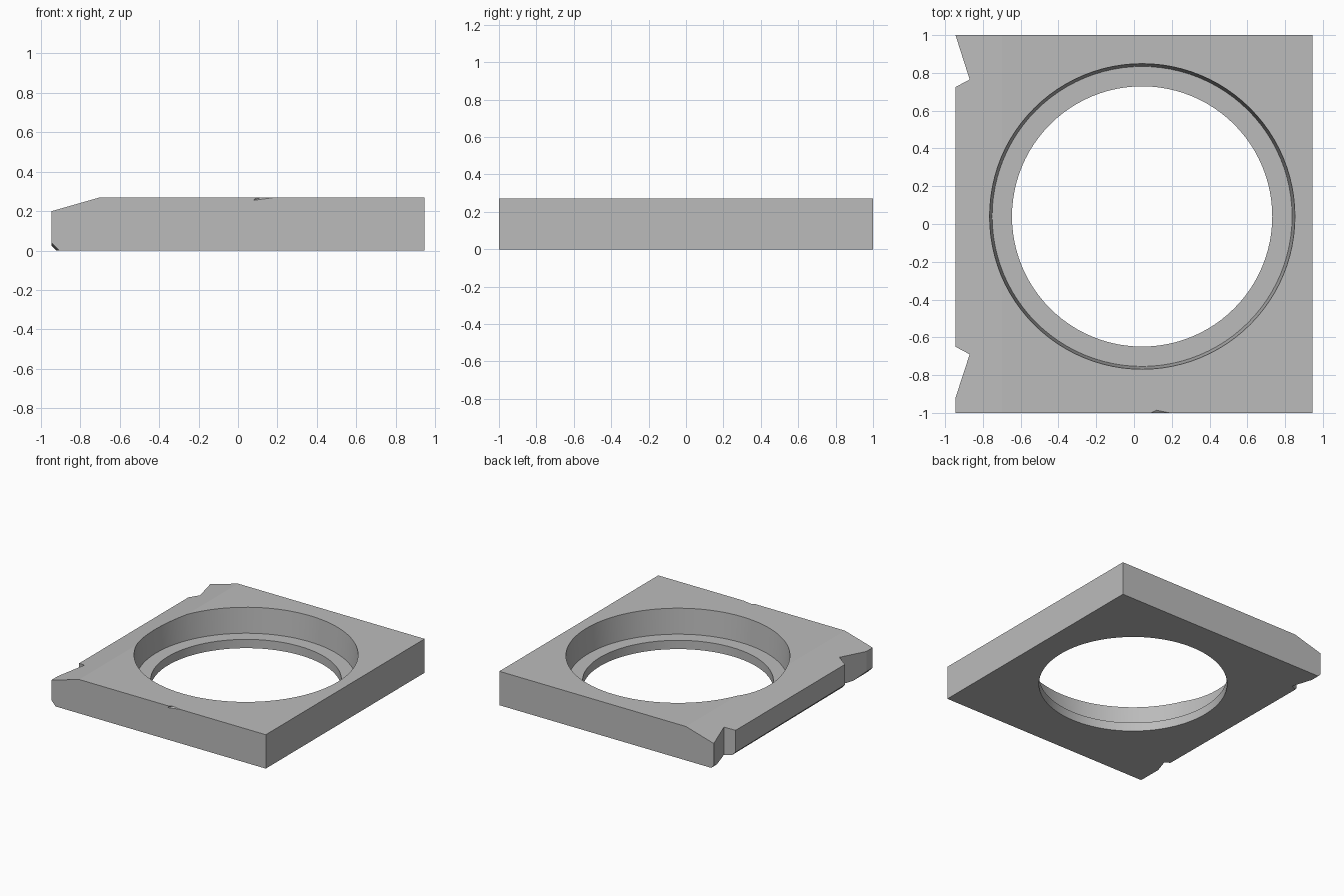
import bpy, bmesh, math
from mathutils import Vector

cube = bpy.data.objects.get("Cube")
if cube:
    bpy.data.objects.remove(cube, do_unlink=True)

HX, HY, H = 0.945, 1.0, 0.27

grey = bpy.data.materials.new("plain grey")
grey.use_nodes = True
COL = (0.5, 0.5, 0.5, 1)
grey.diffuse_color = COL
grey.node_tree.nodes["Principled BSDF"].inputs["Base Color"].default_value = COL


def make_object(name, bm):
    bmesh.ops.recalc_face_normals(bm, faces=bm.faces)
    mesh = bpy.data.meshes.new(name)
    bm.to_mesh(mesh)
    bm.free()
    mesh.materials.append(grey)
    obj = bpy.data.objects.new(name, mesh)
    bpy.context.collection.objects.link(obj)
    return obj


def slice_off(bm, point, normal):
    """Remove everything beyond a plane and close the cut."""
    cut = bmesh.ops.bisect_plane(bm, geom=bm.verts[:] + bm.edges[:] + bm.faces[:], dist=1e-5,
                                 plane_co=point, plane_no=normal, clear_outer=True)
    bmesh.ops.holes_fill(bm, edges=[e for e in bm.edges if e.is_boundary], sides=0)


def cut_away(target, cutter):
    """Subtract the cutter from the target."""
    mod = target.modifiers.new(cutter.name, 'BOOLEAN')
    mod.operation = 'DIFFERENCE'
    mod.solver = 'EXACT'
    mod.object = cutter
    bpy.context.view_layer.objects.active = target
    bpy.ops.object.modifier_apply(modifier=mod.name)
    bpy.data.objects.remove(cutter, do_unlink=True)


# Plate outline with two notches on one side
outline = [(HX, -HY), (HX, HY), (-HX, HY), (-0.87, 0.765), (-HX, 0.725),
           (-HX, -0.65), (-0.87, -0.69), (-HX, -0.92), (-HX, -HY)]
bm = bmesh.new()
base = bm.faces.new([bm.verts.new((x, y, 0)) for x, y in outline])
top = bmesh.ops.extrude_face_region(bm, geom=[base])
bmesh.ops.translate(bm, vec=(0, 0, H), verts=[v for v in top["geom"] if isinstance(v, bmesh.types.BMVert)])
bmesh.ops.recalc_face_normals(bm, faces=bm.faces)

# Wide bevel above the notched side
slice_off(bm, (-0.70, 0, H), Vector((-0.07, 0, 0.245)).normalized())

# Small tapering bevel below it
a, b, c = Vector((-HX, -HY, 0.04)), Vector((-0.907, -HY, 0)), Vector((-0.922, HY, 0))
n = (b - a).cross(c - a).normalized()
slice_off(bm, a, n if n.z < 0 else -n)
plate = make_object("ring_plate", bm)

# Stepped round opening, turned from a half profile
bm = bmesh.new()
profile = [(0, -0.1), (0.689, -0.1), (0.689, 0.07), (0.794, 0.07), (0.815, 0.35), (0, 0.35)]
verts = [bm.verts.new((r, 0, z)) for r, z in profile]
edges = [bm.edges.new(p) for p in zip(verts, verts[1:])]
bmesh.ops.spin(bm, geom=verts + edges, cent=(0, 0, 0), axis=(0, 0, 1),
               angle=math.tau, steps=96, use_duplicate=False)
bmesh.ops.remove_doubles(bm, verts=bm.verts, dist=1e-4)
bmesh.ops.translate(bm, vec=(0.043, 0.04, 0), verts=bm.verts)
cut_away(plate, make_object("opening_cutter", bm))

# Tiny nick in the front upper edge
bm = bmesh.new()
for y in (-1.0, -1.05):
    for x, z in ((0.08, 0.255), (0.19, H), (0.19, 0.28), (0.10, 0.28)):
        bm.verts.new((x, y, z))
bm.verts.new((0.12, -0.985, 0.271))
bmesh.ops.convex_hull(bm, input=bm.verts)
cut_away(plate, make_object("nick_cutter", bm))

# Smooth round walls, crisp edges elsewhere
bpy.ops.object.select_all(action='DESELECT')
plate.select_set(True)
bpy.context.view_layer.objects.active = plate
bpy.ops.object.shade_smooth_by_angle(angle=math.radians(12))
